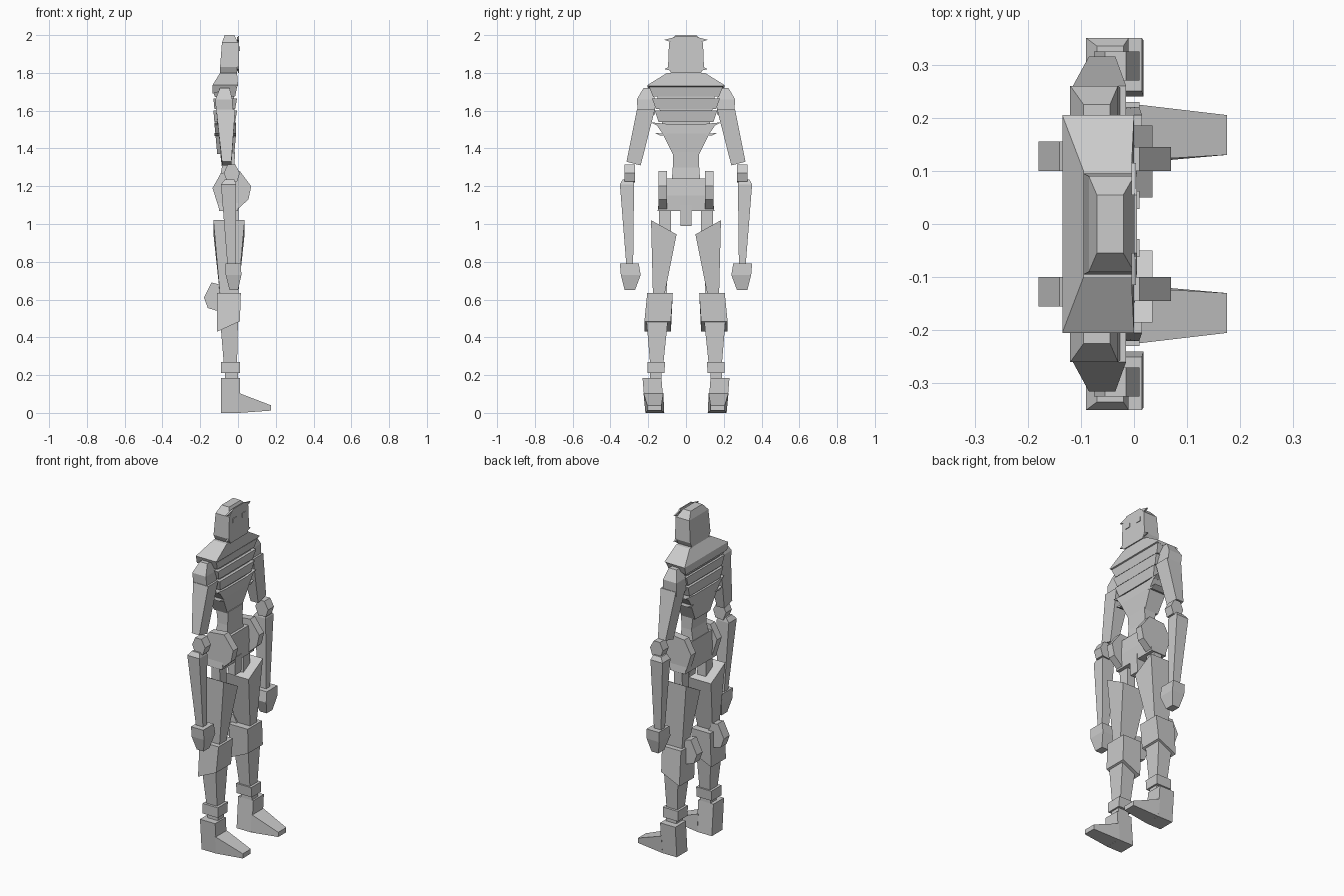
import bpy, bmesh, math

grey = bpy.data.materials.new("plain grey")
grey.diffuse_color = (0.6, 0.6, 0.6, 1)


def finish(name, bm):
    bmesh.ops.recalc_face_normals(bm, faces=bm.faces)
    me = bpy.data.meshes.new(name)
    bm.to_mesh(me)
    bm.free()
    me.materials.append(grey)
    ob = bpy.data.objects.new(name, me)
    bpy.context.collection.objects.link(ob)
    return ob


def mirror(ob):
    m = ob.modifiers.new("other side", 'MIRROR')
    m.use_axis = (False, True, False)
    return ob


def loft(name, sections, tilt_y=0, tilt_x=0, which=0):
    """Stack of rectangles (z, x0, x1, y0, y1); one of them may be sloped."""
    bm = bmesh.new()
    rings = []
    for i, (z, x0, x1, y0, y1) in enumerate(sections):
        ring = []
        for x, y in ((x0, y0), (x1, y0), (x1, y1), (x0, y1)):
            dz = 0
            if i == which:
                dz = (tilt_y if y == y1 else 0) + (tilt_x if x == x1 else 0)
            ring.append(bm.verts.new((x, y, z + dz)))
        rings.append(ring)
    for a, b in zip(rings, rings[1:]):
        for i in range(4):
            j = (i + 1) % 4
            bm.faces.new((a[i], a[j], b[j], b[i]))
    bm.faces.new(rings[0])
    bm.faces.new(rings[-1])
    return finish(name, bm)


def extrude(name, pts, a, b, axis='Y'):
    """Outline swept from a to b; points are (x, z) along Y or (y, z) along X."""
    bm = bmesh.new()
    put = (lambda p, d: (p[0], d, p[1])) if axis == 'Y' else (lambda p, d: (d, p[0], p[1]))
    lo = [bm.verts.new(put(p, a)) for p in pts]
    hi = [bm.verts.new(put(p, b)) for p in pts]
    n = len(pts)
    for i in range(n):
        j = (i + 1) % n
        bm.faces.new((lo[i], lo[j], hi[j], hi[i]))
    bm.faces.new(lo)
    bm.faces.new(hi)
    return finish(name, bm)


# Head with face plate, crest, eyes and corner spikes
loft("head", [(1.80, -.095, -.005, -.08, .08), (1.83, -.095, 0, -.095, .095),
              (1.96, -.085, 0, -.09, .09), (2.0, -.07, -.02, -.055, .055)])
extrude("face_plate", [(-.08, 1.80), (.08, 1.80), (.095, 1.83), (.09, 1.96),
                       (.055, 1.995), (-.055, 1.995), (-.09, 1.96), (-.095, 1.83)], 0, .006, 'X')
loft("crest", [(1.995, -.055, -.03, -.035, .035), (2.0, -.055, -.03, -.035, .035)])
mirror(loft("eye", [(1.915, .004, .010, .028, .062), (1.94, .004, .010, .028, .062)]))
mirror(extrude("brow_spike", [(.055, 1.99), (.115, 1.975), (.085, 1.965)], -.005, .004, 'X'))
mirror(extrude("jaw_spike", [(.085, 1.835), (.115, 1.82), (.075, 1.81)], -.005, .004, 'X'))

# Collar and stacked chest plates
loft("collar", [(1.69, -.135, 0, -.195, .195), (1.735, -.135, 0, -.205, .205),
                (1.80, -.095, -.005, -.10, .10)], tilt_x=.04)
for i, (z, h, w0, w1) in enumerate([(1.675, .05, .175, .195), (1.61, .055, .16, .18),
                                    (1.54, .06, .145, .165)]):
    loft(f"chest_plate_{i + 1}", [(z, -.125, -.015, -w0, w0), (z + h, -.13, -.005, -w1, w1)])
loft("chest_core", [(1.50, -.11, -.025, -.12, .12), (1.72, -.12, -.02, -.16, .16)])
loft("ribs", [(1.37, -.11, -.02, -.07, .07), (1.48, -.12, -.01, -.125, .125),
              (1.53, -.125, -.01, -.16, .16)])
for z, y in ((1.53, .185), (1.475, .165)):
    mirror(extrude("rib_spike", [(.10, z), (y, z + .008), (y - .03, z - .008)], -.125, -.01, 'X'))

# Waist, pelvis, front flap and hip guards
loft("waist", [(1.23, -.10, -.015, -.075, .075), (1.30, -.085, -.02, -.07, .07),
               (1.38, -.095, -.015, -.07, .07)])
loft("pelvis", [(1.07, -.10, .0, -.15, .15), (1.15, -.105, .005, -.14, .14),
                (1.24, -.10, 0, -.10, .10)])
loft("flap", [(.99, -.04, 0, -.03, .03), (1.10, -.06, .005, -.03, .03)])
mirror(extrude("hip_guard", [(-.135, 1.19), (-.09, 1.27), (.01, 1.28), (.07, 1.20),
                             (.055, 1.13), (0, 1.08), (-.10, 1.08)], .10, .145))

# Legs
mirror(loft("hip_joint", [(.94, -.075, -.02, .08, .14), (1.09, -.075, -.02, .08, .145)]))
mirror(loft("thigh", [(.62, -.095, 0, .115, .175), (.945, -.13, .035, .05, .185)],
            tilt_y=.075, which=1))
mirror(loft("knee_guard", [(.43, -.11, .01, .08, .22), (.635, -.11, .015, .07, .205)], tilt_x=.055))
mirror(extrude("calf_pad", [(-.18, .61), (-.14, .69), (-.10, .68), (-.07, .62),
                            (-.11, .54), (-.16, .555)], .10, .155))
mirror(loft("shin", [(.26, -.075, -.005, .12, .19), (.50, -.095, 0, .095, .21)]))
mirror(loft("ankle_cuff", [(.21, -.09, .01, .115, .205), (.27, -.09, .01, .11, .205)]))
mirror(loft("ankle", [(.17, -.07, 0, .13, .19), (.22, -.07, 0, .13, .19)]))
mirror(loft("heel", [(0, -.09, .01, .115, .215), (.185, -.09, .01, .13, .23)]))

# Toe: wedge narrowing forward from the heel
bm = bmesh.new()
back = [bm.verts.new((.005, y, z)) for y, z in ((.115, 0), (.215, 0), (.225, .105), (.12, .105))]
tip = [bm.verts.new((.175, y, z)) for y, z in ((.13, .012), (.205, .012), (.205, .04), (.13, .04))]
for i in range(4):
    j = (i + 1) % 4
    bm.faces.new((back[i], back[j], tip[j], tip[i]))
bm.faces.new(back)
bm.faces.new(tip)
mirror(finish("toe", bm))

# Arms
mirror(loft("shoulder", [(1.58, -.115, -.025, .165, .255), (1.66, -.12, -.03, .165, .26),
                         (1.72, -.095, -.045, .18, .225)]))
mirror(loft("upper_arm", [(1.31, -.085, -.035, .24, .315), (1.605, -.115, -.015, .165, .26)],
            tilt_y=.02))
mirror(extrude("elbow", [(-.075, 1.27), (-.055, 1.315), (-.015, 1.315), (.01, 1.27),
                         (-.005, 1.225), (-.055, 1.22)], .27, .325))
mirror(loft("forearm", [(.77, -.055, -.01, .28, .315), (1.21, -.09, -.01, .275, .35),
                        (1.235, -.07, -.02, .28, .335)]))
mirror(loft("hand", [(.65, -.045, 0, .27, .325), (.73, -.065, .018, .24, .345),
                     (.79, -.065, .015, .25, .35)]))
